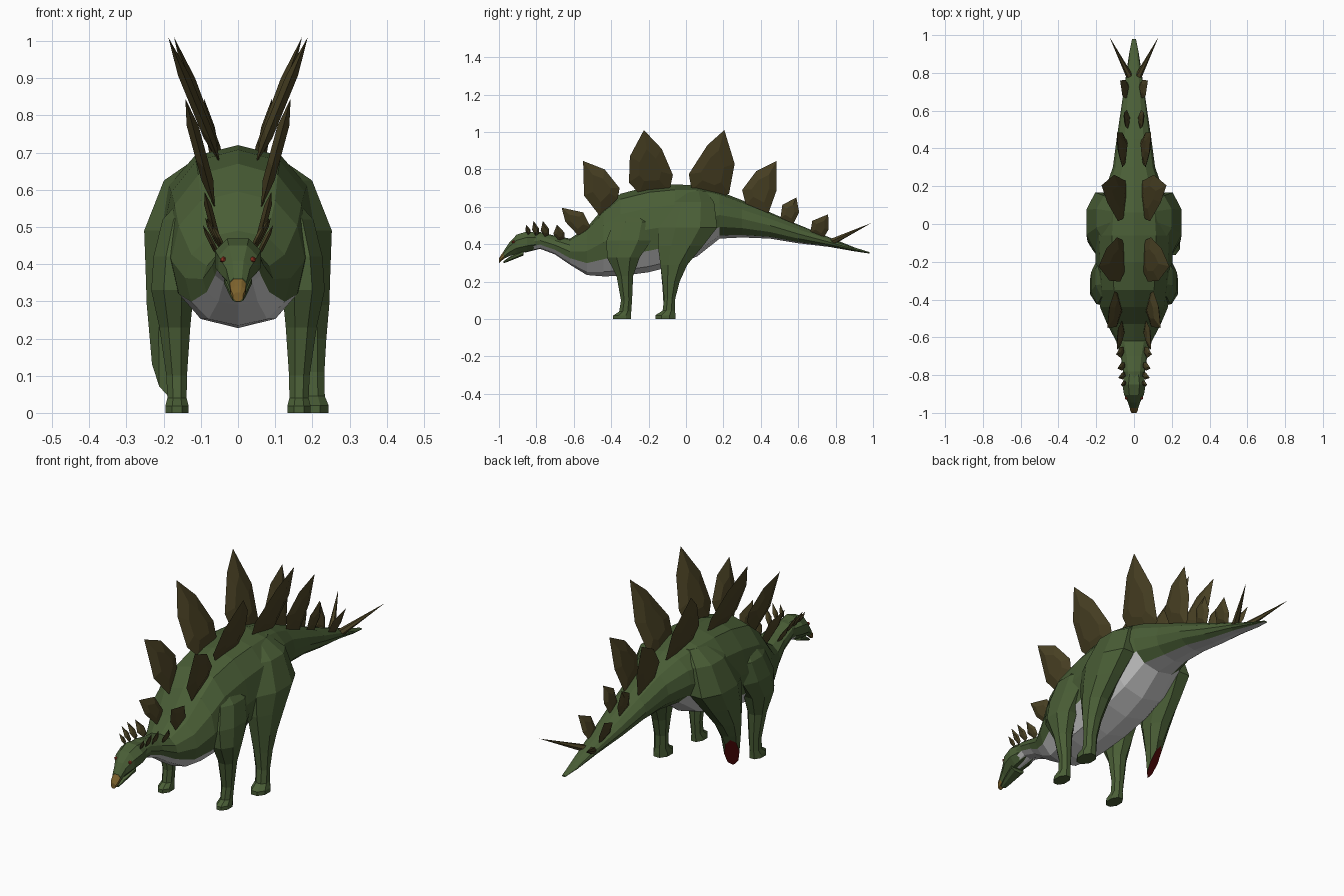
import bpy
from math import sin, cos, pi, copysign
from mathutils import Vector


def material(name, rgb):
    m = bpy.data.materials.new(name)
    m.diffuse_color = (*rgb, 1)
    return m


GREEN = material("green_skin", (0.068, 0.112, 0.037))
GREY = material("grey_belly", (0.8, 0.8, 0.8))
BROWN = material("brown_plate", (0.07, 0.055, 0.018))
TAN = material("tan_beak", (0.2, 0.12, 0.025))
RED = material("red_eye", (0.35, 0.04, 0.02))
DARK_RED = material("dark_red_cut", (0.12, 0.004, 0.004))


def make(name, verts, faces, *mats):
    mesh = bpy.data.meshes.new(name)
    mesh.from_pydata(verts, [], faces)
    for m in mats:
        mesh.materials.append(m)
    ob = bpy.data.objects.new(name, mesh)
    bpy.context.collection.objects.link(ob)
    return ob


def loft(name, rings, mats, flip=False):
    n = len(rings[0])
    verts = [v for r in rings for v in r]
    faces = [(i * n + j, i * n + (j + 1) % n, (i + 1) * n + (j + 1) % n, (i + 1) * n + j)
             for i in range(len(rings) - 1) for j in range(n)]
    faces.append(tuple(range(n))[::-1])
    k = (len(rings) - 1) * n
    faces.append(tuple(range(k, k + n)))
    if flip:
        faces = [f[::-1] for f in faces]
    return make(name, verts, faces, *mats)


def mirror(ob):
    ob.modifiers.new("Mirror", "MIRROR").use_axis[0] = True


def upright_ring(y, top, bottom, w, n=12):
    """Cross-section of the body, facing along y."""
    mid, h = (top + bottom) / 2, (top - bottom) / 2
    pts = []
    for i in range(n):
        a = 2 * pi * (i + 0.5 * (n == 8)) / n
        c, s = cos(a), sin(a)
        pts.append((w * copysign(abs(c) ** 0.85, c), y, mid + h * s))
    return pts


def body_loft(name, sections, mats, n=12):
    return loft(name, [upright_ring(*s, n) for s in sections], mats, flip=True)


# Body from neck to tail tip: y, top z, bottom z, half width
body = body_loft("body", [
    (-0.86, 0.462, 0.355, 0.050), (-0.78, 0.465, 0.375, 0.058),
    (-0.70, 0.445, 0.345, 0.070), (-0.62, 0.430, 0.290, 0.095),
    (-0.53, 0.490, 0.235, 0.142), (-0.44, 0.595, 0.228, 0.180),
    (-0.35, 0.670, 0.230, 0.192), (-0.20, 0.708, 0.250, 0.203),
    (-0.06, 0.720, 0.285, 0.210), (0.06, 0.714, 0.335, 0.197),
    (0.18, 0.682, 0.430, 0.155), (0.30, 0.635, 0.436, 0.112),
    (0.45, 0.570, 0.430, 0.092), (0.60, 0.505, 0.405, 0.070),
    (0.77, 0.435, 0.385, 0.045), (0.90, 0.383, 0.362, 0.026),
    (0.98, 0.358, 0.350, 0.010)], (GREEN, GREY))
# Pale underside, narrower below the tail
for p in body.data.polygons:
    ring, seg = divmod(p.index, 12)
    if ring < 16 and seg in ((7, 8, 9, 10) if ring < 10 else (8, 9)):
        p.material_index = 1

# Head, beak and open lower jaw
body_loft("head", [
    (-0.975, 0.365, 0.320, 0.024), (-0.945, 0.412, 0.333, 0.034),
    (-0.905, 0.455, 0.345, 0.056), (-0.85, 0.473, 0.355, 0.066),
    (-0.78, 0.462, 0.375, 0.050)], (GREEN,), 8)
body_loft("beak", [
    (-1.0, 0.325, 0.298, 0.014), (-0.99, 0.342, 0.308, 0.021),
    (-0.973, 0.365, 0.320, 0.024)], (TAN,), 8)
body_loft("lower_jaw", [
    (-0.975, 0.310, 0.298, 0.015), (-0.945, 0.333, 0.308, 0.024),
    (-0.87, 0.370, 0.338, 0.040)], (GREEN,), 8)
for s in (-1, 1):
    bpy.ops.mesh.primitive_ico_sphere_add(subdivisions=1, radius=0.009,
                                          location=(s * 0.040, -0.922, 0.412))
    bpy.context.object.name = "eye"
    bpy.context.object.data.materials.append(RED)


def leg_ring(side, x, y, z, rx, ry, tilt=0):
    """Level ring; tilt raises its outer back corner."""
    return [(side * (x + rx * cos(a)), y + ry * sin(a), z + tilt * sin(a + pi / 6))
            for a in (2 * pi * (i + 0.5) / 8 for i in range(8))]


# Legs from top to sole: x, y, z, x radius, y radius
FRONT = [(0.125, -0.29, 0.57, 0.035, 0.07), (0.152, -0.28, 0.52, 0.055, 0.115),
         (0.170, -0.305, 0.42, 0.062, 0.130), (0.176, -0.335, 0.33, 0.062, 0.095),
         (0.170, -0.327, 0.23, 0.045, 0.048), (0.165, -0.318, 0.10, 0.030, 0.032),
         (0.164, -0.325, 0.04, 0.028, 0.035), (0.164, -0.342, 0.018, 0.034, 0.052),
         (0.164, -0.342, 0.0, 0.034, 0.052)]
HIND = [(0.080, 0.04, 0.685, 0.035, 0.07), (0.130, 0.03, 0.625, 0.075, 0.13),
        (0.172, 0.01, 0.49, 0.087, 0.17), (0.184, -0.03, 0.39, 0.070, 0.13),
        (0.190, -0.065, 0.29, 0.060, 0.078), (0.196, -0.08, 0.20, 0.045, 0.05),
        (0.200, -0.087, 0.11, 0.035, 0.032), (0.202, -0.092, 0.045, 0.034, 0.036),
        (0.205, -0.110, 0.02, 0.042, 0.058), (0.205, -0.110, 0.0, 0.042, 0.058)]
for side, word in ((-1, "left"), (1, "right")):
    loft("front_leg_" + word, [leg_ring(side, *r) for r in FRONT], (GREEN,), side > 0)
    rings = [leg_ring(side, *r) for r in HIND]
    if side < 0:  # the left hind leg ends in a slanted red cut, without a foot
        rings = rings[:5] + [leg_ring(side, *HIND[5], 0.025),
                             leg_ring(side, 0.198, -0.085, 0.12, 0.036, 0.036, 0.08)]
    leg = loft("hind_leg_" + word, rings, (GREEN, DARK_RED), side > 0)
    if side < 0:
        leg.data.polygons[-1].material_index = 1


def plate(name, x0, slope, outline, thick):
    """Leaf shape with a raised middle on both sides, leaning outward."""
    zb = min(z for _, z in outline)
    n = len(outline)
    cy = sum(p[0] for p in outline) / n
    cz = sum(p[1] for p in outline) / n
    lean = lambda y, z, d=0: (x0 + (z - zb) * slope + d, y, z)
    verts = [lean(y, z) for y, z in outline]
    for d in (-thick, thick):
        verts += [lean(cy + (y - cy) * 0.5, cz + (z - cz) * 0.5, d) for y, z in outline]
    faces = []
    for k in (n, 2 * n):
        side = [(i, (i + 1) % n, k + (i + 1) % n, k + i) for i in range(n)]
        side.append(tuple(range(k, k + n)))
        faces += side if k == n else [f[::-1] for f in side]
    mirror(make(name, verts, faces, BROWN))


# Paired back plates: name, base x, lean, outline (y, z), half thickness
plate("neck_plate", 0.05, 0.26, [(-0.665, 0.595), (-0.645, 0.52), (-0.57, 0.44),
      (-0.51, 0.49), (-0.55, 0.57)], 0.010)
plate("shoulder_plate", 0.062, 0.27, [(-0.55, 0.845), (-0.545, 0.66), (-0.46, 0.55),
      (-0.365, 0.645), (-0.355, 0.70), (-0.435, 0.80)], 0.016)
plate("front_back_plate", 0.048, 0.41, [(-0.225, 1.01), (-0.30, 0.87), (-0.305, 0.73),
      (-0.25, 0.67), (-0.09, 0.68), (-0.07, 0.77), (-0.13, 0.91)], 0.016)
plate("rear_back_plate", 0.035, 0.37, [(0.205, 1.01), (0.115, 0.93), (0.015, 0.775),
      (0.03, 0.69), (0.16, 0.64), (0.23, 0.67), (0.26, 0.83)], 0.016)
plate("hip_plate", 0.035, 0.19, [(0.485, 0.845), (0.375, 0.79), (0.30, 0.69),
      (0.32, 0.61), (0.435, 0.55), (0.485, 0.69)], 0.014)
plate("tail_plate", 0.025, 0.18, [(0.59, 0.65), (0.515, 0.61), (0.505, 0.54),
      (0.57, 0.50), (0.605, 0.57)], 0.010)
plate("tail_end_plate", 0.025, 0.36, [(0.76, 0.56), (0.675, 0.525), (0.665, 0.465),
      (0.73, 0.425), (0.763, 0.48)], 0.009)

# Small spines along the head and neck: y, base z, height, half length, base x
for y, z, h, w, x in ((-0.845, 0.45, 0.055, 0.014, 0.042), (-0.805, 0.445, 0.08, 0.018, 0.044),
                      (-0.755, 0.44, 0.085, 0.022, 0.046), (-0.68, 0.42, 0.085, 0.030, 0.052)):
    plate("neck_spine", x, 0.5, [(y - 0.01, z + h), (y - w, z + h * 0.4), (y, z),
          (y + w, z + 0.01), (y + w, z + h * 0.5)], 0.007)

# Paired tail spikes
root, tip = Vector((0.025, 0.785, 0.415)), Vector((0.13, 0.99, 0.513))
turn = (tip - root).to_track_quat('Z', 'Y')
base = [root + turn @ Vector((0.018 * cos(i * pi / 3), 0.018 * sin(i * pi / 3), 0)) for i in range(6)]
spike = make("tail_spike", base + [tip],
             [(i, (i + 1) % 6, 6) for i in range(6)] + [(5, 4, 3, 2, 1, 0)], BROWN)
mirror(spike)
